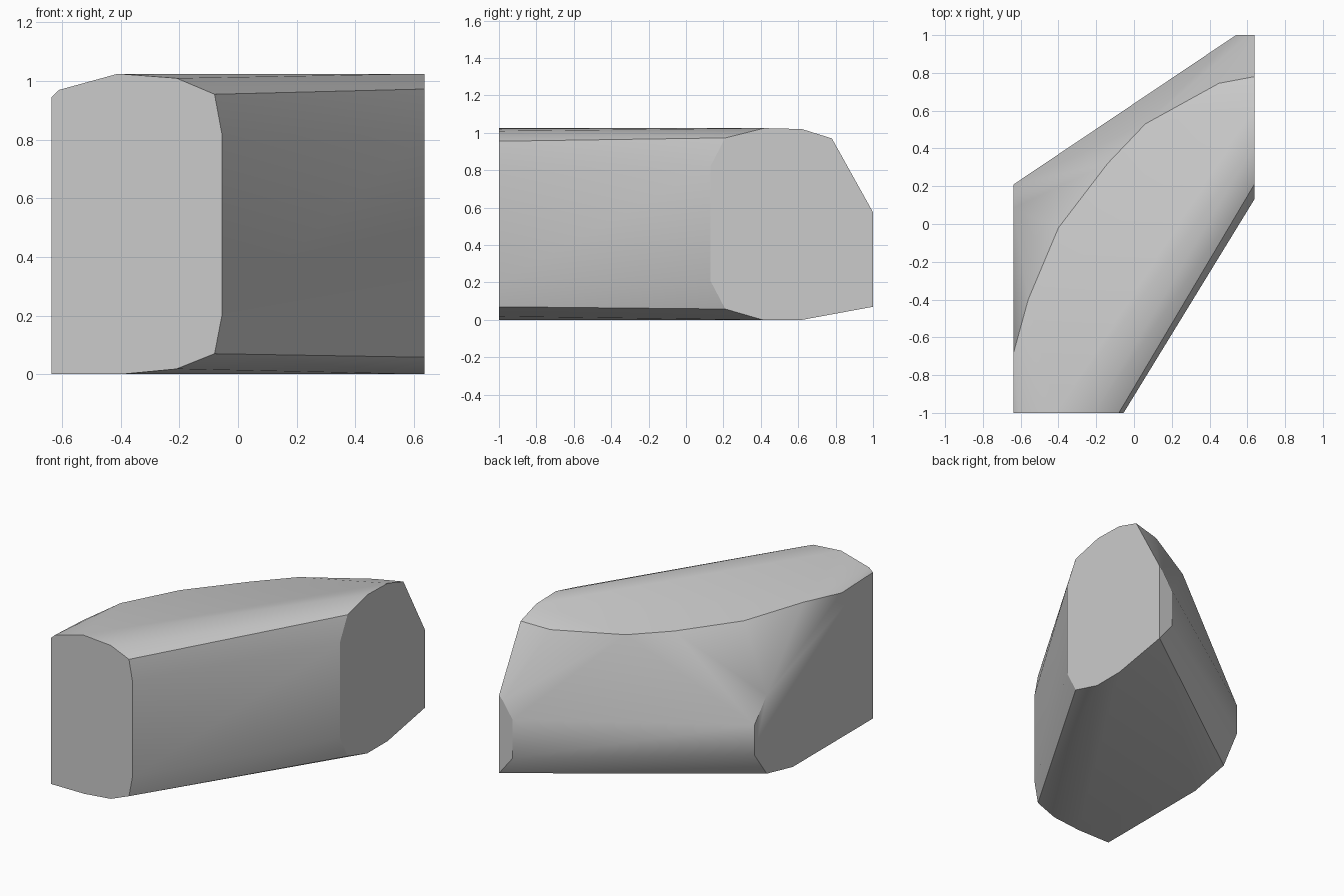
import bpy
import bmesh

cube = bpy.data.objects.get("Cube")
if cube:
    bpy.data.objects.remove(cube, do_unlink=True)

# One plain grey for the whole block
grey = bpy.data.materials.new("light_grey")
colour = (0.6, 0.6, 0.6, 1)
grey.diffuse_color = colour
grey.use_nodes = True
grey.node_tree.nodes["Principled BSDF"].inputs["Base Color"].default_value = colour

W = 0.637

# Flat front end, as x, z
front_end = [(-W, 0), (-0.4, 0), (-0.21, 0.018), (-0.08, 0.07), (-0.055, 0.2),
             (-0.055, 0.82), (-0.08, 0.955), (-0.21, 1.01), (-0.41, 1.025),
             (-0.61, 0.97), (-W, 0.945)]
# Flat left side, as y, z
left_side = [(0.13, 0.21), (0.21, 0.058), (0.41, 0), (0.62, 0), (1, 0.07),
             (1, 0.575), (0.78, 0.97), (0.62, 1.02), (0.42, 1.025),
             (0.21, 0.973), (0.13, 0.82)]
# Flat right side, as y, z
right_side = [(-0.18, 0), (0.085, 0.058), (0.21, 0.225), (0.21, 0.42),
              (0.085, 0.565), (-0.68, 0.935)]
# Narrow back end, as x, z
back_end = [(0.54, 0.193), (0.54, 0.44), (0.61, 0.545)]
# Curved upper back ridge, as x, y, z
ridge = [(-0.56, -0.4, 0.961), (-0.4, -0.02, 0.943), (-0.14, 0.32, 0.937),
         (0.06, 0.53, 0.94), (0.45, 0.745, 0.951)]

points = ([(x, -1, z) for x, z in front_end] + [(W, y, z) for y, z in left_side]
          + [(-W, y, z) for y, z in right_side] + [(x, 1, z) for x, z in back_end]
          + ridge)

# Wrap the outlines in one convex skin
bm = bmesh.new()
for p in points:
    bm.verts.new(p)
hull = bmesh.ops.convex_hull(bm, input=bm.verts)
loose = [v for v in bm.verts if not v.link_faces]
bmesh.ops.delete(bm, geom=loose, context='VERTS')
bmesh.ops.dissolve_limit(bm, angle_limit=0.005, verts=bm.verts, edges=bm.edges)
bmesh.ops.recalc_face_normals(bm, faces=bm.faces)

mesh = bpy.data.meshes.new("faceted_block")
bm.to_mesh(mesh)
bm.free()
mesh.materials.append(grey)
block = bpy.data.objects.new("faceted_block", mesh)
bpy.context.collection.objects.link(block)

# Soft shading with crisp edges around the flat ends
bpy.ops.object.select_all(action='DESELECT')
block.select_set(True)
bpy.context.view_layer.objects.active = block
bpy.ops.object.shade_smooth_by_angle(angle=0.52)
